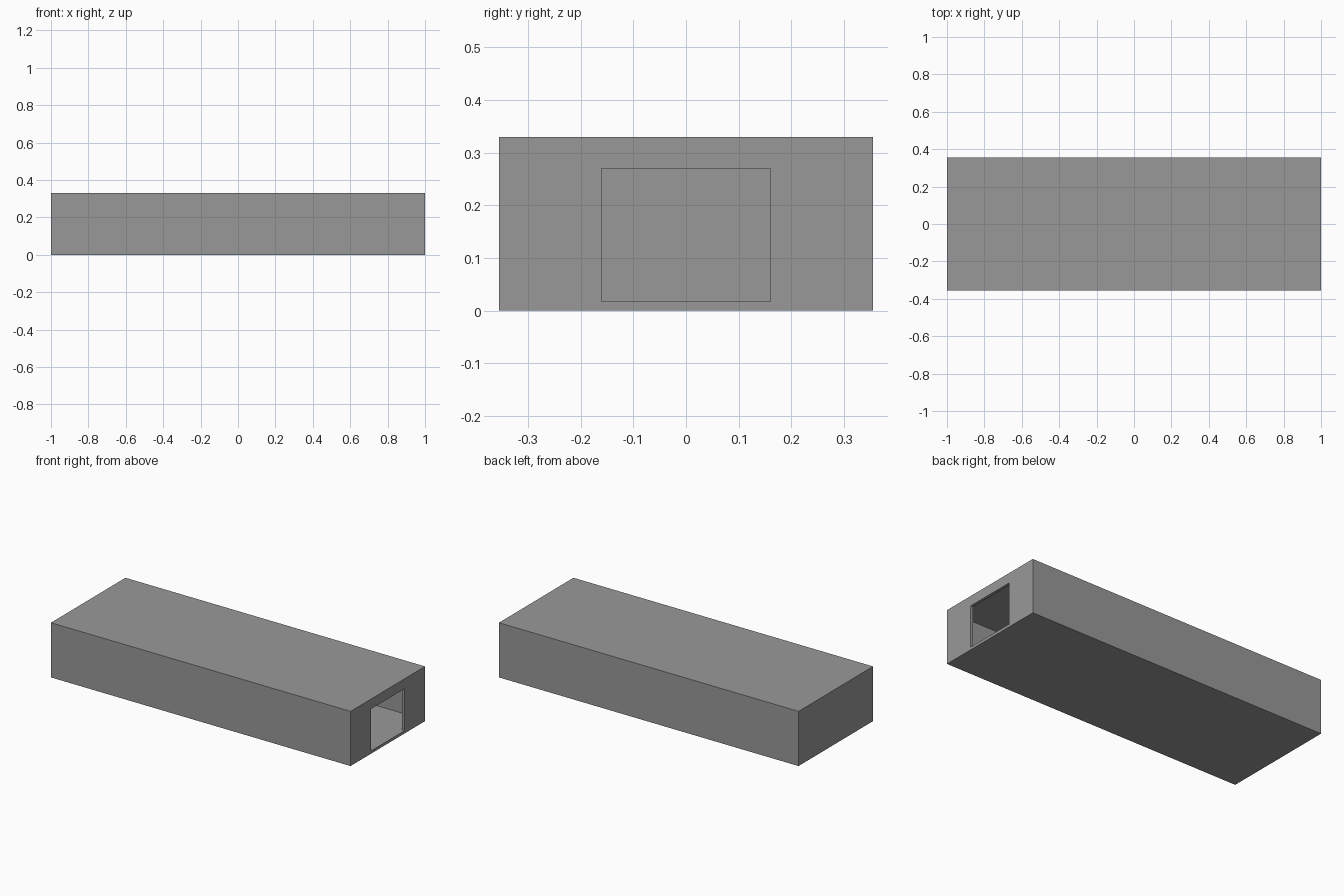
import bpy, bmesh

if "Cube" in bpy.data.objects:
    bpy.data.objects.remove(bpy.data.objects["Cube"])

T = 0.017                 # wall thickness
W, H = 0.355, 0.33        # half width, height


def ring(bm, x, half_y, z0, z1):
    pts = [(-half_y, z0), (half_y, z0), (half_y, z1), (-half_y, z1)]
    return [bm.verts.new((x, y, z)) for y, z in pts]


bm = bmesh.new()

# Rings run along the outside, through the doorway, and back along the room
rings = [
    ring(bm, -1, W, 0, H),                   # outer closed end
    ring(bm, 1, W, 0, H),                    # outer door end
    ring(bm, 1, 0.16, T, 0.27),              # doorway, outside
    ring(bm, 1 - T, 0.16, T, 0.27),          # doorway, inside
    ring(bm, 1 - T, W - T, T, H - T),        # room at door end
    ring(bm, -1 + T, W - T, T, H - T),       # room at closed end
]
for a, b in zip(rings, rings[1:]):
    for i in range(4):
        j = (i + 1) % 4
        bm.faces.new((a[i], a[j], b[j], b[i]))
bm.faces.new(rings[0][::-1])
bm.faces.new(rings[-1])

# Sill is flush with the floor: merge them into one face
flush = [bm.edges.get(r[:2]) for r in (rings[3], rings[4])]
bmesh.ops.dissolve_edges(bm, edges=flush, use_verts=False)
bm.normal_update()
bmesh.ops.recalc_face_normals(bm, faces=bm.faces[:])

mesh = bpy.data.meshes.new("hollow_box_shell")
bm.to_mesh(mesh)
bm.free()

# Dark grey finish
mat = bpy.data.materials.new("dark_grey")
mat.diffuse_color = (0.318, 0.318, 0.318, 1)
mat.use_nodes = True
mat.node_tree.nodes["Principled BSDF"].inputs["Base Color"].default_value = mat.diffuse_color
mesh.materials.append(mat)
bpy.context.collection.objects.link(bpy.data.objects.new("hollow_box_shell", mesh))
